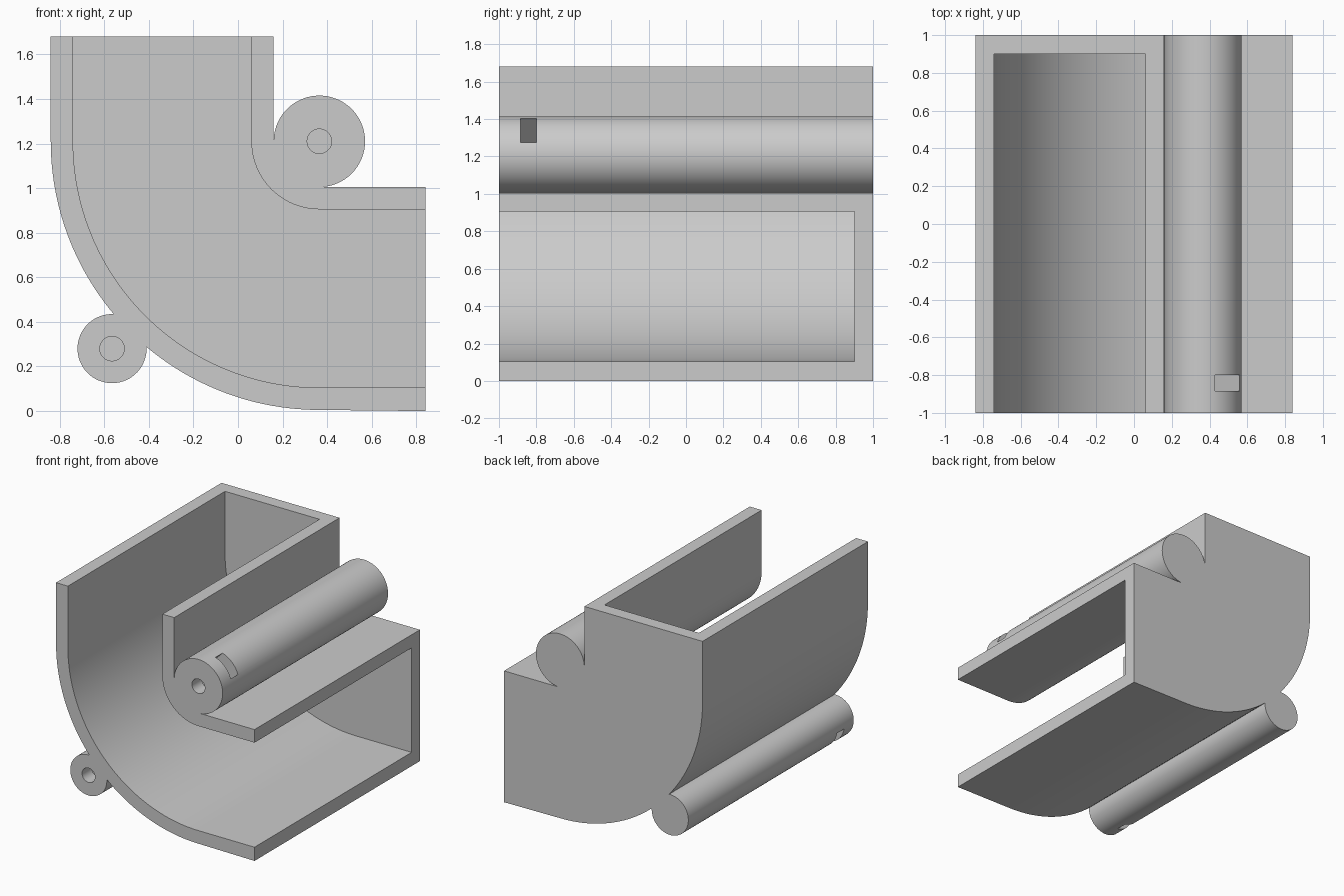
import bpy, bmesh
from math import sin, cos, acos, radians, degrees, pi
from mathutils import Matrix, Vector

if "Cube" in bpy.data.objects:
    bpy.data.objects.remove(bpy.data.objects["Cube"], do_unlink=True)

grey = bpy.data.materials.new("plain grey")
grey.use_nodes = True
grey.diffuse_color = (0.6, 0.6, 0.6, 1)
grey.node_tree.nodes["Principled BSDF"].inputs["Base Color"].default_value = (0.6, 0.6, 0.6, 1)

# Shared dimensions of the bend
CX, CZ = 0.365, 1.21          # centre of the bend and of the upper tube
R_OUT, R_IN, WALL = 1.205, 0.205, 0.1
HALF_W, TOP = 0.84, 1.68
LX, LZ, R_LOW = -0.565, 0.28, 0.155   # lower tube


def arc(cx, cz, r, start, end, steps):
    angles = [radians(start + (end - start) * i / steps) for i in range(steps + 1)]
    return [(cx + r * cos(a), cz + r * sin(a)) for a in angles]


def prism(name, points, y0, y1):
    """Extrude an x-z outline along y."""
    bm = bmesh.new()
    face = bm.faces.new([bm.verts.new((x, y0, z)) for x, z in points])
    moved = bmesh.ops.extrude_face_region(bm, geom=[face])["geom"]
    bmesh.ops.translate(bm, vec=(0, y1 - y0, 0),
                        verts=[v for v in moved if isinstance(v, bmesh.types.BMVert)])
    bmesh.ops.recalc_face_normals(bm, faces=bm.faces)
    mesh = bpy.data.meshes.new(name)
    bm.to_mesh(mesh)
    bm.free()
    mesh.materials.append(grey)
    obj = bpy.data.objects.new(name, mesh)
    bpy.context.collection.objects.link(obj)
    return obj


def cut(target, cutter):
    cutter.hide_render = True
    mod = target.modifiers.new("cut", 'BOOLEAN')
    mod.operation, mod.solver, mod.object = 'DIFFERENCE', 'EXACT', cutter
    bpy.context.view_layer.objects.active = target
    bpy.ops.object.modifier_apply(modifier=mod.name)
    bpy.data.objects.remove(cutter, do_unlink=True)


# Angles at which the lower tube meets the outer bend
dist = ((CX - LX) ** 2 + (CZ - LZ) ** 2) ** 0.5
bend_gap = acos((dist ** 2 + R_OUT ** 2 - R_LOW ** 2) / (2 * dist * R_OUT))
tube_gap = degrees(acos((dist - R_OUT * cos(bend_gap)) / R_LOW))
bend_gap = degrees(bend_gap)

# Solid elbow with both tubes in its outline
outline = [(-HALF_W, TOP)]
outline += arc(CX, CZ, R_OUT, 180, 225 - bend_gap, 24)
outline += arc(LX, LZ, R_LOW, 45 + tube_gap, 405 - tube_gap, 48)[1:-1]
outline += arc(CX, CZ, R_OUT, 225 + bend_gap, 270, 24)
outline += [(HALF_W, 0), (HALF_W, CZ - R_IN)]
outline += arc(CX, CZ, R_IN, 270, -180, 1)[:1]
outline += arc(CX, CZ, R_IN, -90, 180, 54)[1:]
outline += [(CX - R_IN, TOP)]
body = prism("elbow_housing", outline, -1, 1)

# Channel, open at the front, top and right, closed by the back plate
channel = [(CX - R_OUT + WALL, 2)]
channel += arc(CX, CZ, R_OUT - WALL, 180, 270, 48)
channel += [(1, CZ - R_OUT + WALL), (1, CZ - R_IN - WALL)]
channel += arc(CX, CZ, R_IN + WALL, 270, 180, 24)
channel += [(CX - R_IN - WALL, 2)]
cut(body, prism("channel_cutter", channel, -1.1, 0.9))

# Screw hole and diagonal nut slot in the front end of each tube
for label, x, z, side in (("upper", CX, CZ, 1), ("lower", LX, LZ, -1)):
    cut(body, prism(label + "_hole_cutter", arc(x, z, 0.055, 0, 360 - 11.25, 31), -1.1, -0.6))
    half, depth, reach = 0.0915, 0.1, 0.3
    turn = Matrix.Rotation(pi / 4, 2)
    corners = [(-depth, -half), (reach, -half), (reach, half), (-depth, half)]
    slot = [(x + p.x, z + p.y) for p in (turn @ Vector(c) * side for c in corners)]
    cut(body, prism(label + "_slot_cutter", slot, -0.885, -0.8))

# Smooth curved walls, crisp corners
bpy.ops.object.select_all(action='DESELECT')
body.select_set(True)
bpy.context.view_layer.objects.active = body
bpy.ops.object.shade_smooth_by_angle(angle=radians(30))
